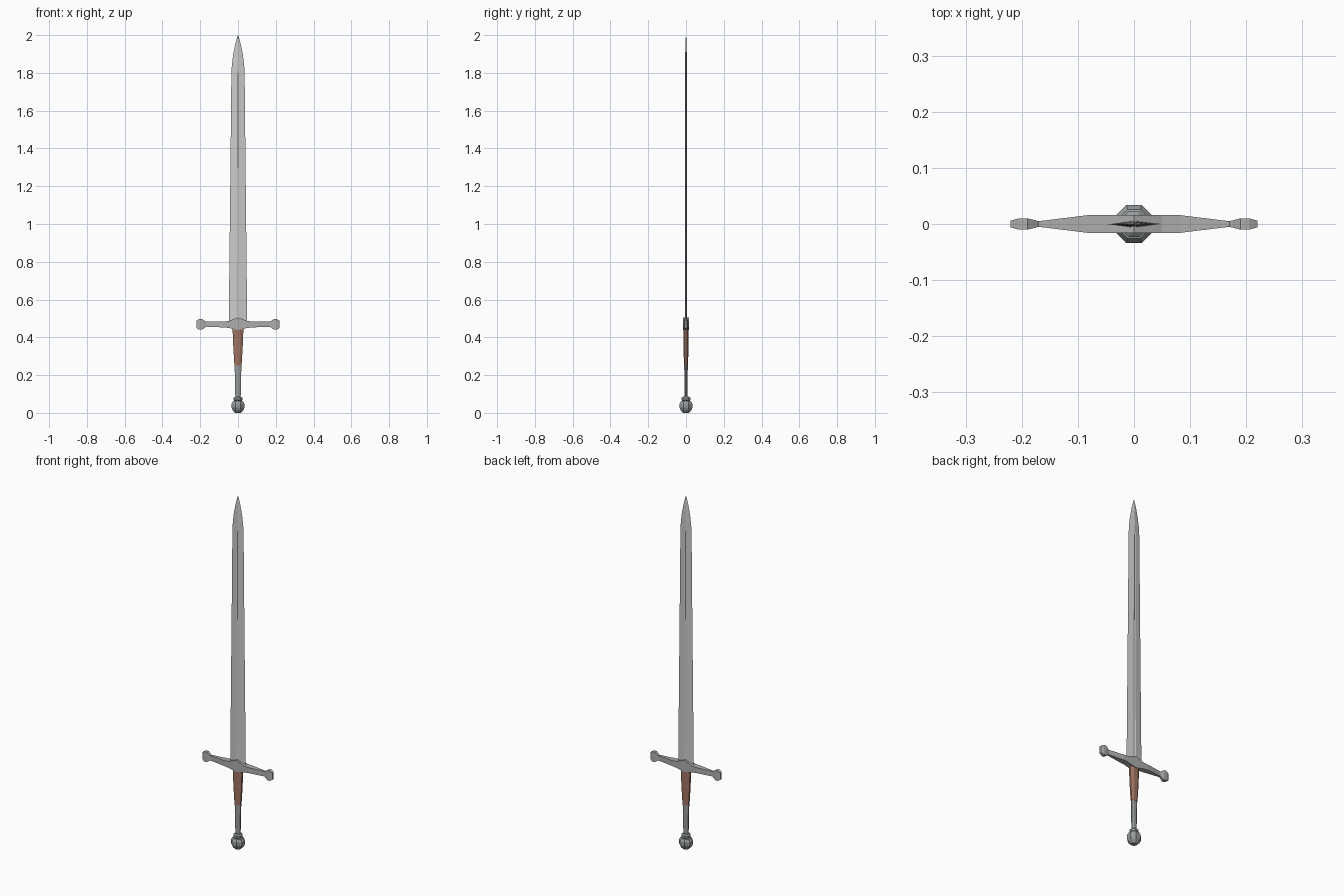
import bpy, bmesh, math

if "Cube" in bpy.data.objects:
    bpy.data.objects.remove(bpy.data.objects["Cube"])


def material(name, rgb):
    m = bpy.data.materials.new(name)
    m.diffuse_color = (*rgb, 1)
    m.use_nodes = True
    m.node_tree.nodes["Principled BSDF"].inputs["Base Color"].default_value = m.diffuse_color
    return m


def loft(name, rings, mat=None):
    """Skin a list of equal-length rings of points and cap both ends."""
    bm = bmesh.new()
    loops = [[bm.verts.new(p) for p in ring] for ring in rings]
    n = len(loops[0])
    for a, b in zip(loops, loops[1:]):
        for i in range(n):
            j = (i + 1) % n
            bm.faces.new((a[i], a[j], b[j], b[i]))
    bm.faces.new(loops[0][::-1])
    bm.faces.new(loops[-1])
    bmesh.ops.remove_doubles(bm, verts=bm.verts, dist=1e-5)
    bmesh.ops.recalc_face_normals(bm, faces=bm.faces)
    me = bpy.data.meshes.new(name)
    bm.to_mesh(me)
    bm.free()
    ob = bpy.data.objects.new(name, me)
    bpy.context.collection.objects.link(ob)
    if mat:
        me.materials.append(mat)
    return ob


def octagon(z, rx, ry):
    """Octagon with flats facing the axes; rx, ry are the half widths."""
    k = 1 / math.cos(math.pi / 8)
    angles = [math.pi / 8 + i * math.pi / 4 for i in range(8)]
    return [(rx * k * math.cos(a), ry * k * math.sin(a), z) for a in angles]


def blade_ring(z, w, t, groove, depth):
    """Diamond section with a narrow central fuller on both faces."""
    g = groove
    s = t * (1 - g / w)
    d = s - depth
    return [(w, 0, z), (g, s, z), (0, d, z), (-g, s, z),
            (-w, 0, z), (-g, -s, z), (0, -d, z), (g, -s, z)]


steel = material("dark_steel", (0.42, 0.42, 0.42))
iron = material("iron", (0.32, 0.34, 0.34))
leather = material("leather", (0.36, 0.18, 0.13))

# blade: z, half width, half thickness, fuller half width, fuller depth
profile = [(0.46, 0.049, 0.007, 0.007, 0.002), (1.3, 0.040, 0.006, 0.006, 0.002),
           (1.80, 0.035, 0.0055, 0.005, 0.002), (1.85, 0.032, 0.005, 0.002, 0),
           (1.90, 0.025, 0.0045, 0.002, 0), (1.95, 0.015, 0.0035, 0.001, 0),
           (1.98, 0.007, 0.002, 0.0005, 0), (2.0, 0.0006, 0.0005, 0.0001, 0)]
loft("blade", [blade_ring(*p) for p in profile])

# crossguard: x, half depth, lower z, upper z (mirrored for the other arm)
half = [(0, 0.016, 0.438, 0.505), (0.05, 0.016, 0.450, 0.486),
        (0.08, 0.016, 0.453, 0.484), (0.17, 0.005, 0.455, 0.483),
        (0.19, 0.010, 0.441, 0.497), (0.205, 0.010, 0.441, 0.497),
        (0.22, 0.006, 0.449, 0.489)]
arms = [(-x, y, a, b) for x, y, a, b in half[:0:-1]] + half
loft("crossguard", [[(x, -y, a), (x, y, a), (x, y, b), (x, -y, b)]
                    for x, y, a, b in arms], steel)

# grip: leather upper half, metal lower half
loft("leather_grip", [octagon(0.25, 0.019, 0.011), octagon(0.35, 0.025, 0.013),
                      octagon(0.45, 0.029, 0.014)], leather)
loft("lower_grip", [octagon(0.07, 0.014, 0.008), octagon(0.255, 0.018, 0.0095)], iron)

# pommel ball and collar as one octagonal turned shape
pommel = [(0, 0.015), (0.012, 0.027), (0.028, 0.034), (0.048, 0.034),
          (0.062, 0.026), (0.064, 0.020), (0.068, 0.023), (0.080, 0.023), (0.086, 0.016)]
loft("pommel", [octagon(z, r, r) for z, r in pommel], iron)
